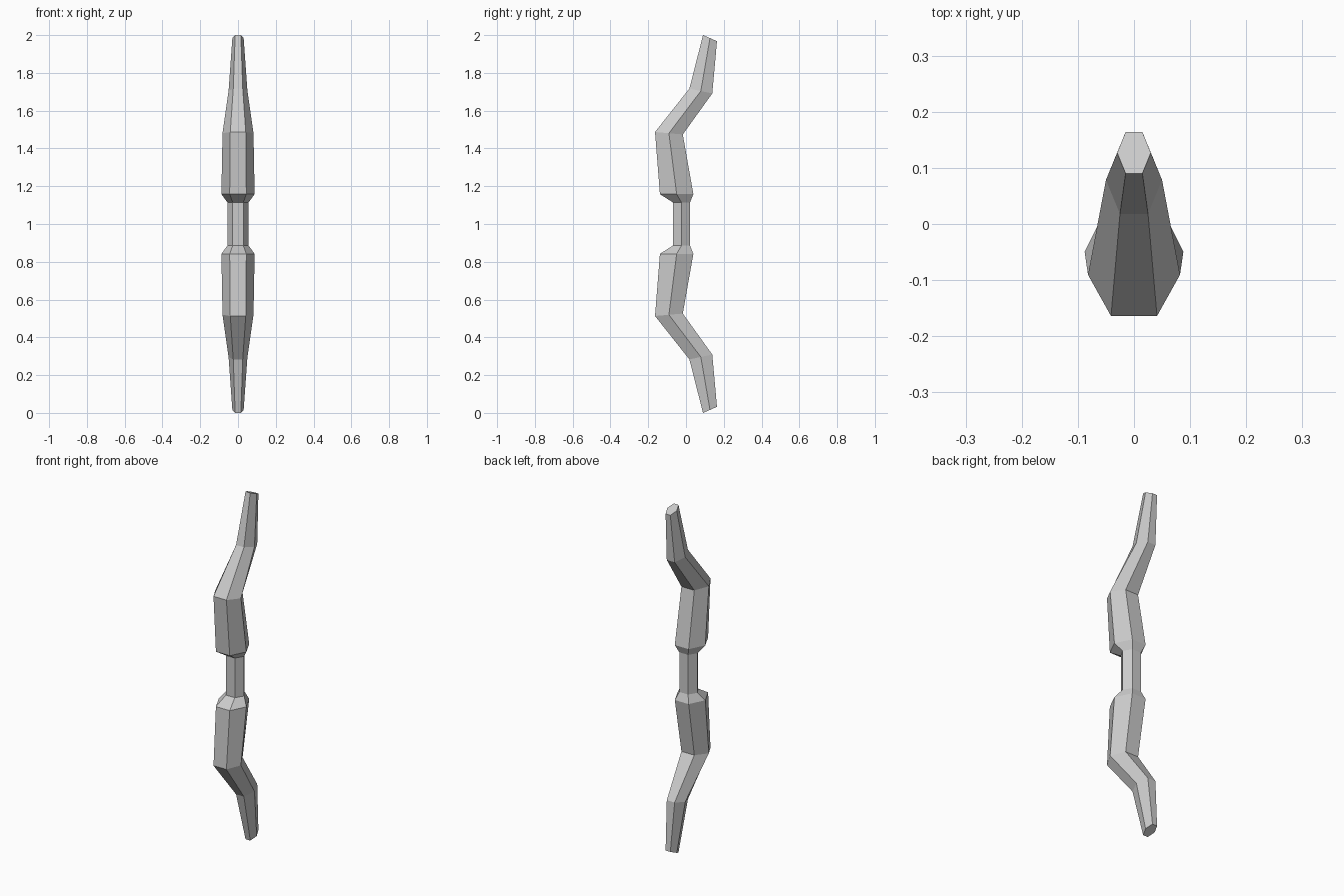
import bpy, bmesh

if "Cube" in bpy.data.objects:
    bpy.data.objects.remove(bpy.data.objects["Cube"])

# Upper limb sections: front (y, z), back (y, z), half width of the hexagon
upper = [
    ((-0.069, 1.114), (0.021, 1.114), 0.056),   # grip end
    ((-0.138, 1.158), (0.039, 1.158), 0.088),   # limb shoulder
    ((-0.164, 1.487), (-0.017, 1.474), 0.082),  # forward bend
    ((0.018, 1.717), (0.139, 1.691), 0.050),    # backward bend
    ((0.090, 2.000), (0.164, 1.968), 0.030),    # tip
]

# Mirror the upper limb about mid height to get the lower limb
flip = lambda p: (p[0], 2.0 - p[1])
lower = [(flip(f), flip(b), w) for f, b, w in reversed(upper)]


def hex_ring(bm, front, back, w):
    """Hexagon with flat front and back edges and a side corner each way."""
    mid = ((front[0] + back[0]) / 2, (front[1] + back[1]) / 2)
    e = w / 2
    corners = [(-e, front), (e, front), (w, mid), (e, back), (-e, back), (-w, mid)]
    return [bm.verts.new((x, y, z)) for x, (y, z) in corners]


# Bow stave: loft the hexagons from bottom tip to top tip
bm = bmesh.new()
rings = [hex_ring(bm, *s) for s in lower + upper]
for a, b in zip(rings, rings[1:]):
    for i in range(6):
        j = (i + 1) % 6
        bm.faces.new((a[i], a[j], b[j], b[i]))
bm.faces.new(rings[0][::-1])
bm.faces.new(rings[-1])
bmesh.ops.recalc_face_normals(bm, faces=bm.faces)

mesh = bpy.data.meshes.new("bow_stave")
bm.to_mesh(mesh)
bm.free()
bow = bpy.data.objects.new("bow_stave", mesh)
bpy.context.collection.objects.link(bow)
